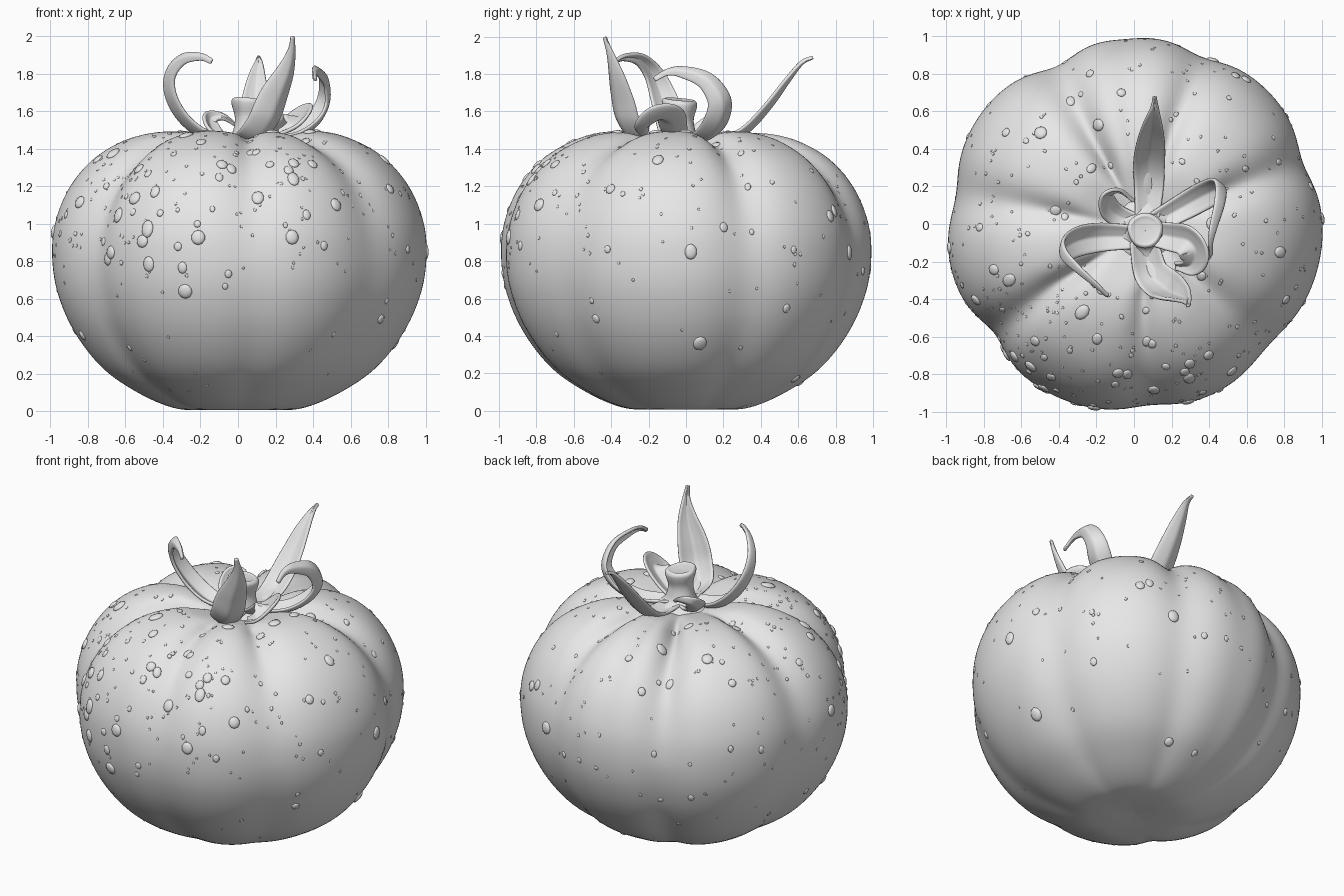
import bpy, bmesh, math, random
from mathutils import Vector, Matrix

if "Cube" in bpy.data.objects:
    bpy.data.objects.remove(bpy.data.objects["Cube"])
random.seed(7)

grey = bpy.data.materials.new("plain grey")
grey.use_nodes = True
grey.diffuse_color = (0.8, 0.8, 0.8, 1)
grey.node_tree.nodes["Principled BSDF"].inputs["Base Color"].default_value = (0.8, 0.8, 0.8, 1)


def finish(name, bm):
    bmesh.ops.recalc_face_normals(bm, faces=bm.faces)
    for f in bm.faces:
        f.smooth = True
    me = bpy.data.meshes.new(name)
    bm.to_mesh(me)
    bm.free()
    me.materials.append(grey)
    ob = bpy.data.objects.new(name, me)
    bpy.context.collection.objects.link(ob)
    return ob


def spline(points, t):
    """Catmull-Rom position at t in 0..1."""
    p = [Vector(q) for q in points]
    p = [2 * p[0] - p[1]] + p + [2 * p[-1] - p[-2]]
    s = t * (len(points) - 1)
    i = min(int(s), len(points) - 2)
    u = s - i
    a, b, c, d = p[i:i + 4]
    return 0.5 * (2 * b + (c - a) * u + (2 * a - 5 * b + 4 * c - d) * u * u
                  + (3 * b - a - 3 * c + d) * u ** 3)


def grid(bm, rows, closed=False):
    """Skin rows of points with quads."""
    vs = [[bm.verts.new(p) for p in row] for row in rows]
    n = len(vs[0])
    for r0, r1 in zip(vs, vs[1:]):
        for j in range(n if closed else n - 1):
            k = (j + 1) % n
            bm.faces.new((r0[j], r0[k], r1[k], r1[j]))


# Fruit: a lathed profile pinched by grooves of angle (degrees), depth, width
PROFILE = [(0.001, 0.018), (0.2, 0.006), (0.36, 0.02), (0.55, 0.1), (0.74, 0.23),
           (0.89, 0.42), (0.985, 0.64), (1.013, 0.85), (0.99, 1.03), (0.91, 1.21),
           (0.775, 1.36), (0.59, 1.46), (0.4, 1.495), (0.24, 1.465), (0.1, 1.42),
           (0.001, 1.41)]
GROOVES = [(20, .065, 12), (68, .06, 11), (93, .02, 10), (116, .09, 12), (171, .06, 13),
           (218, .08, 11), (275, .05, 12), (318, .055, 15)]


def fruit_point(ang, t):
    r, z = spline(PROFILE, t)
    top = max(0, (z - 0.8) / 0.7) * min(1, r / 0.4)
    low = max(0, (0.5 - z) / 0.5)
    cut = 0
    for g, depth, width in GROOVES:
        off = (math.degrees(ang) - g + 180) % 360 - 180
        cut += depth / math.cosh(1.6 * off / (width * (1 - 0.3 * top)))
    r2 = r * (1 - cut * (0.8 + 0.7 * top + 0.4 * low))
    # the dimple sits a little off centre
    shift = 0.05 * max(0, 1 - r / 0.6) * (z > 0.8)
    return Vector((r2 * math.cos(ang) + shift, r2 * math.sin(ang) - shift * 0.5,
                   z - cut * 1.1 * top ** 2))


bm = bmesh.new()
SEG, RINGS = 200, 90
grid(bm, [[fruit_point(math.tau * j / SEG, i / RINGS) for j in range(SEG)]
          for i in range(RINGS + 1)], closed=True)
bmesh.ops.remove_doubles(bm, verts=bm.verts, dist=0.0002)
finish("fruit", bm)

# Water droplets: flattened beads lying on the skin, denser toward the top
bm = bmesh.new()
for _ in range(420):
    ang = random.uniform(0, math.tau)
    if random.random() < 0.3:
        ang = math.radians(random.gauss(235, 35))
    t = min(0.8, max(0.2, random.gauss(0.59, 0.14)))
    p = fruit_point(ang, t)
    nrm = (fruit_point(ang + .01, t) - p).cross(fruit_point(ang, t + .005) - p).normalized()
    size = 0.007 + 0.033 * random.random() ** 5
    turn = nrm.to_track_quat('Z', 'Y').to_matrix().to_4x4()
    shape = Matrix.Diagonal((size, size * random.uniform(1, 1.4), size * 0.4, 1))
    bmesh.ops.create_icosphere(bm, subdivisions=2, radius=1,
                               matrix=Matrix.Translation(p) @ turn @ shape)
finish("water_droplets", bm)

# Stem: short stalk with a flared foot and a shallow dished cut end
STEM = [(0.2, 1.41), (0.15, 1.44), (0.1, 1.465), (0.08, 1.52), (0.077, 1.57),
        (0.091, 1.62), (0.094, 1.65), (0.08, 1.665), (0.06, 1.66), (0.001, 1.655)]
bm = bmesh.new()
rows = []
for i in range(37):
    r, z = spline(STEM, i / 36)
    rows.append([(0.06 + r * math.cos(a) * (1 + .05 * math.sin(3 * a)),
                  -0.035 + r * math.sin(a), z + 0.12 * r * math.cos(a + 2.4) * (z > 1.55))
                 for a in [math.tau * j / 32 for j in range(32)]])
grid(bm, rows, closed=True)
finish("stem", bm)


# Sepals: cupped tapering ribbons swept along a path
def sepal(name, path, width, peak=0.4, cup=0.35, tip=0.1):
    n, m = 36, 8
    pts = [spline(path, i / n) for i in range(n + 1)]
    up = Vector((0, 0, 1))
    rows = []
    for i, p in enumerate(pts):
        t = i / n
        tan = (pts[min(i + 1, n)] - pts[max(i - 1, 0)]).normalized()
        up = (up - tan * up.dot(tan)).normalized()
        side = tan.cross(up)
        if t < peak:
            w = 0.75 + 0.25 * math.sin(t / peak * math.pi / 2)
        else:
            w = tip + (1 - tip) * (0.5 + 0.5 * math.cos((t - peak) / (1 - peak) * math.pi))
        w *= width / 2
        rows.append([p + side * w * s + up * w * cup * (s * s - 0.25 * math.exp(-(s * 5) ** 2))
                     for s in [2 * j / m - 1 for j in range(m + 1)]])
    bm = bmesh.new()
    grid(bm, rows)
    ob = finish(name, bm)
    solid = ob.modifiers.new("thickness", 'SOLIDIFY')
    solid.thickness = 0.02
    solid.offset = 0
    ob.modifiers.new("soften", 'SUBSURF').levels = 1


sepal("back_sepal", [(.07, .02, 1.44), (.08, .2, 1.44), (.08, .33, 1.5), (.09, .45, 1.63),
                     (.1, .55, 1.77), (.11, .62, 1.86), (.11, .68, 1.89)], 0.17, 0.35)
sepal("front_sepal", [(.05, -.08, 1.44), (.09, -.26, 1.45), (.16, -.34, 1.54),
                      (.21, -.37, 1.67), (.26, -.39, 1.8), (.285, -.41, 1.91),
                      (.29, -.435, 2.0)], 0.2, 0.38, 0.5)
sepal("right_sepal", [(.02, -.07, 1.44), (-.17, -.07, 1.46), (-.3, -.09, 1.55),
                      (-.375, -.13, 1.68), (-.375, -.18, 1.8), (-.3, -.25, 1.88),
                      (-.2, -.33, 1.89), (-.14, -.385, 1.865)], 0.16, 0.25, 0.5, 0.15)
sepal("left_sepal", [(.1, .0, 1.44), (.28, .1, 1.45), (.41, .17, 1.53), (.475, .19, 1.65),
                     (.47, .11, 1.77), (.43, -.02, 1.815), (.41, -.1, 1.81),
                     (.41, -.17, 1.77)], 0.15, 0.25, 0.5, 0.15)
sepal("left_curled_sepal", [(.1, -.05, 1.44), (.2, -.07, 1.49), (.29, -.09, 1.56),
                            (.33, -.15, 1.57), (.3, -.22, 1.52), (.22, -.22, 1.48)],
      0.17, 0.6, 0.5, 0.3)
sepal("right_curled_sepal", [(.03, 0, 1.44), (-.08, .04, 1.45), (-.14, .09, 1.5),
                             (-.15, .16, 1.56), (-.08, .18, 1.57), (0, .12, 1.52)], 0.12, 0.35)
